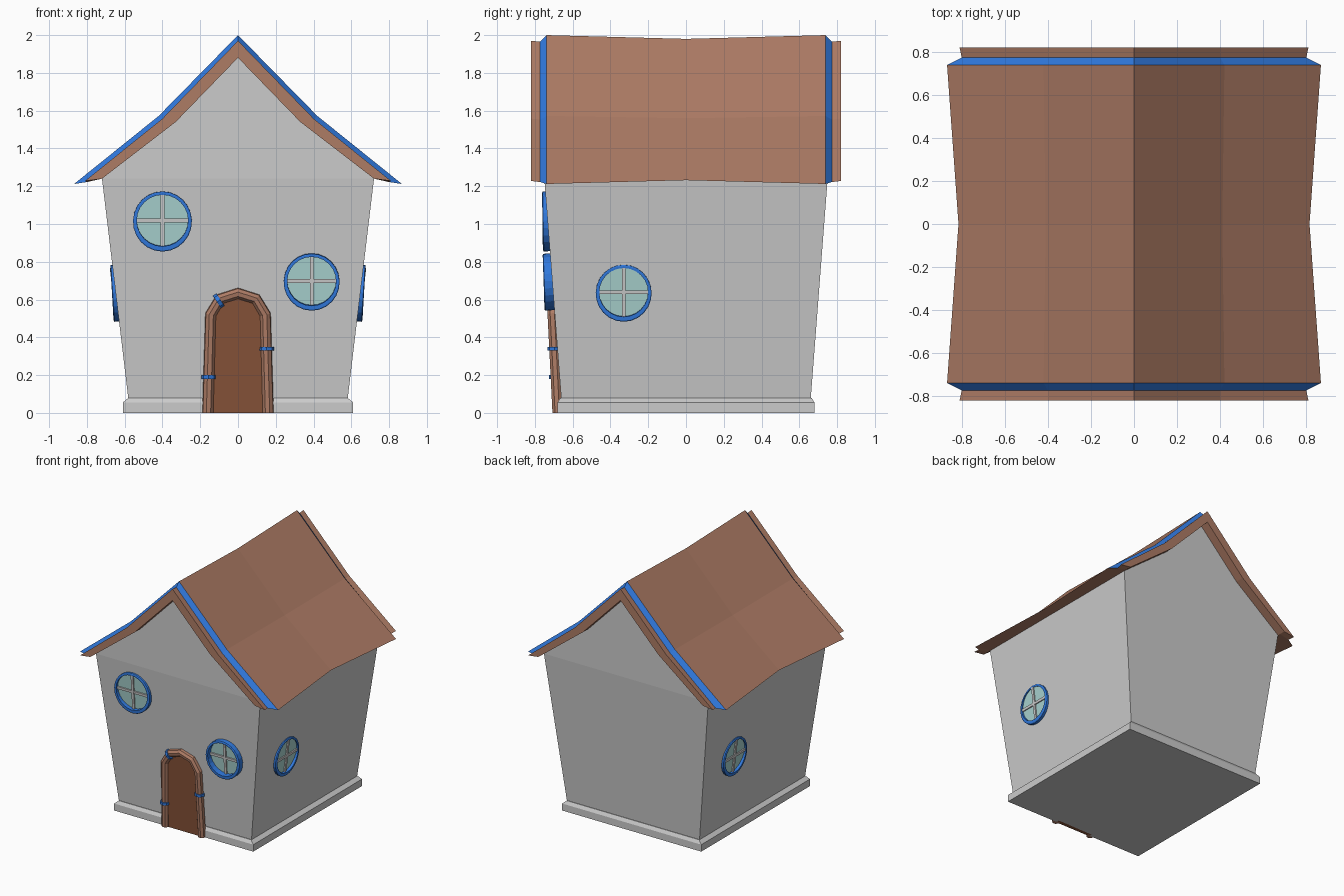
import bpy, bmesh, math
from mathutils import Vector, Matrix

if "Cube" in bpy.data.objects:
    bpy.data.objects.remove(bpy.data.objects["Cube"])


def material(name, rgb):
    m = bpy.data.materials.new(name)
    m.diffuse_color = (*rgb, 1)
    m.use_nodes = True
    m.node_tree.nodes["Principled BSDF"].inputs["Base Color"].default_value = m.diffuse_color
    return m


ROOF = material("clay", (0.42, 0.2, 0.13))
BLUE = material("blue_trim", (0.03, 0.19, 0.72))
DOOR = material("door_wood", (0.24, 0.085, 0.04))
GLASS = material("glass", (0.4, 0.65, 0.63))


def make(name, verts, faces, mats=(), face_mats=None, matrix=Matrix()):
    me = bpy.data.meshes.new(name)
    me.from_pydata([matrix @ Vector(v) for v in verts], [], faces)
    for m in mats:
        me.materials.append(m)
    if face_mats:
        me.polygons.foreach_set("material_index", face_mats)
    bm = bmesh.new()
    bm.from_mesh(me)
    bmesh.ops.recalc_face_normals(bm, faces=bm.faces)
    bm.to_mesh(me)
    bm.free()
    ob = bpy.data.objects.new(name, me)
    bpy.context.collection.objects.link(ob)
    return ob


def loft(sections, closed=False):
    """Quads joining equal loops of points."""
    n, k = len(sections[0]), len(sections)
    verts = [p for s in sections for p in s]
    faces = []
    for i in range(k if closed else k - 1):
        a, b = i * n, (i + 1) % k * n
        faces += [(a + j, a + (j + 1) % n, b + (j + 1) % n, b + j) for j in range(n)]
    return verts, faces


def rect(x, y, z):
    return [(-x, -y, z), (x, -y, z), (x, y, z), (-x, y, z)]


def mirrored(half):
    return [(-x, z) for x, z in reversed(half[1:])] + half


def box(name, size, mats, matrix):
    x, y, z = (s / 2 for s in size)
    v, f = loft([rect(x, y, -z), rect(x, y, z)])
    return make(name, v, f + [(0, 1, 2, 3), (4, 5, 6, 7)], mats, matrix=matrix)


# Plinth
v, f = loft([rect(0.61, 0.68, 0), rect(0.61, 0.68, 0.055), rect(0.58, 0.665, 0.08)])
make("plinth", v, f + [(0, 1, 2, 3), (8, 9, 10, 11)])

# Flared walls
v, f = loft([rect(0.58, 0.66, 0.07), rect(0.72, 0.75, 1.24)])
make("walls", v, f + [(0, 1, 2, 3)])

# Gable ends
INNER = mirrored([(0, 1.88), (0.33, 1.54), (0.72, 1.24)])
for name, y in (("front_gable", -0.75), ("back_gable", 0.75)):
    make(name, [(x, y, z) for x, z in INNER], [(0, 1, 3, 4), (1, 2, 3)])

# Sagging roof with blue chamfer strips near both ends
HALF = [(0.82, [(0, 1.97), (0.4, 1.558), (0.81, 1.228)]),
        (0.772, [(0, 1.965), (0.4, 1.553), (0.80, 1.222)]),
        (0.738, [(0, 2.0), (0.42, 1.572), (0.868, 1.212)]),
        (0, [(0, 1.98), (0.41, 1.56), (0.815, 1.232)])]
stations = [(-y, p) for y, p in HALF] + [(y, p) for y, p in HALF[-2::-1]]
sections = [[(x, y, z) for x, z in mirrored(p) + INNER[::-1]] for y, p in stations]
v, f = loft(sections)
mats = [int(i // 10 in (1, 4) and i % 10 < 4) for i in range(len(f))]
caps = [tuple(o + j for j in (i, i + 1, 8 - i, 9 - i)) for o in (0, 60) for i in range(4)]
make("roof", v, f + caps, (ROOF, BLUE), mats + [0] * len(caps))


# Round windows: ring heavier at the bottom, glass and crossed bars
def window(name, pos, normal, s, depth, extra):
    n = Vector(normal).normalized()
    u = Vector((0, 0, 1)).cross(n).normalized()
    w = n.cross(u)
    M = Matrix((u, w, n)).transposed().to_4x4()
    M.translation = pos
    ring, N = [], 24
    for i in range(N):
        a = 2 * math.pi * i / N
        low = (1 - math.sin(a)) / 2
        ro, ri, d = s * (0.153 + 0.011 * low ** 2), s * 0.136, depth + extra * low
        ring.append([(r * math.cos(a), r * math.sin(a), h) for r, h in
                     ((ro, -0.02), (ro, d - 0.004), (ro - 0.006, d), (ri, d), (ri, -0.02))])
    v, f = loft(ring, True)
    make(name + "_frame", v, f, (BLUE,), matrix=M)
    disc = [(s * 0.14 * math.cos(2 * math.pi * i / N), s * 0.14 * math.sin(2 * math.pi * i / N), 0.006)
            for i in range(N)]
    make(name + "_glass", disc, [tuple(range(N))], (GLASS,), matrix=M)
    T = M @ Matrix.Translation((0, 0, 0.008))
    box(name + "_bar_across", (0.275 * s, 0.02, 0.014), (), T)
    box(name + "_bar_upright", (0.02, 0.275 * s, 0.016), (), T)


def front_y(z):
    return -0.66 - 0.0776 * (z - 0.08)


side_x = 0.58 + 0.1207 * (0.64 - 0.08)
window("upper_window", (-0.4, front_y(1.02), 1.02), (0, -1, -0.078), 1.0, 0.018, 0.018)
window("lower_window", (0.39, front_y(0.7), 0.7), (0, -1, -0.078), 0.95, 0.04, 0.012)
window("right_window", (side_x, -0.33, 0.64), (1, 0, -0.12), 0.95, 0.012, 0.016)
window("left_window", (-side_x, 0.33, 0.64), (-1, 0, -0.12), 0.95, 0.012, 0.016)

# Door panel
ARCH = mirrored([(0, 0.62), (0.09, 0.59), (0.14, 0.51), (0.155, 0)])
v, f = loft([[(x, -0.64, z) for x, z in ARCH], [(x, -0.685 - 0.045 * z, z) for x, z in ARCH]])
make("door", v, f + [tuple(range(7, 14))], (DOOR,))


# Door frame tube and its blue bands
def tube(name, points, radius, mat, res):
    cu = bpy.data.curves.new(name, 'CURVE')
    cu.dimensions = '3D'
    cu.bevel_depth, cu.bevel_resolution, cu.use_fill_caps = radius, res, True
    sp = cu.splines.new('POLY')
    sp.points.add(len(points) - 1)
    for p, q in zip(sp.points, points):
        p.co = (*q, 1)
    sp.use_smooth = False
    cu.materials.append(mat)
    ob = bpy.data.objects.new(name, cu)
    bpy.context.collection.objects.link(ob)


def frame_y(z):
    return -0.678 - 0.05 * z


PATH = mirrored([(0, 0.633), (0.095, 0.603), (0.145, 0.52), (0.16, 0)])
tube("door_frame", [(x, frame_y(z), z) for x, z in PATH], 0.03, ROOF, 2)
for name, x, z, dx, dz in (("left_band", -0.155, 0.19, 0.0, 0.01),
                           ("right_band", 0.152, 0.34, 0.0, 0.01),
                           ("top_band", -0.102, 0.593, 0.009, 0.006)):
    tube(name, [(x + k * dx, frame_y(z), z + k * dz) for k in (-1, 1)], 0.039, BLUE, 2)
